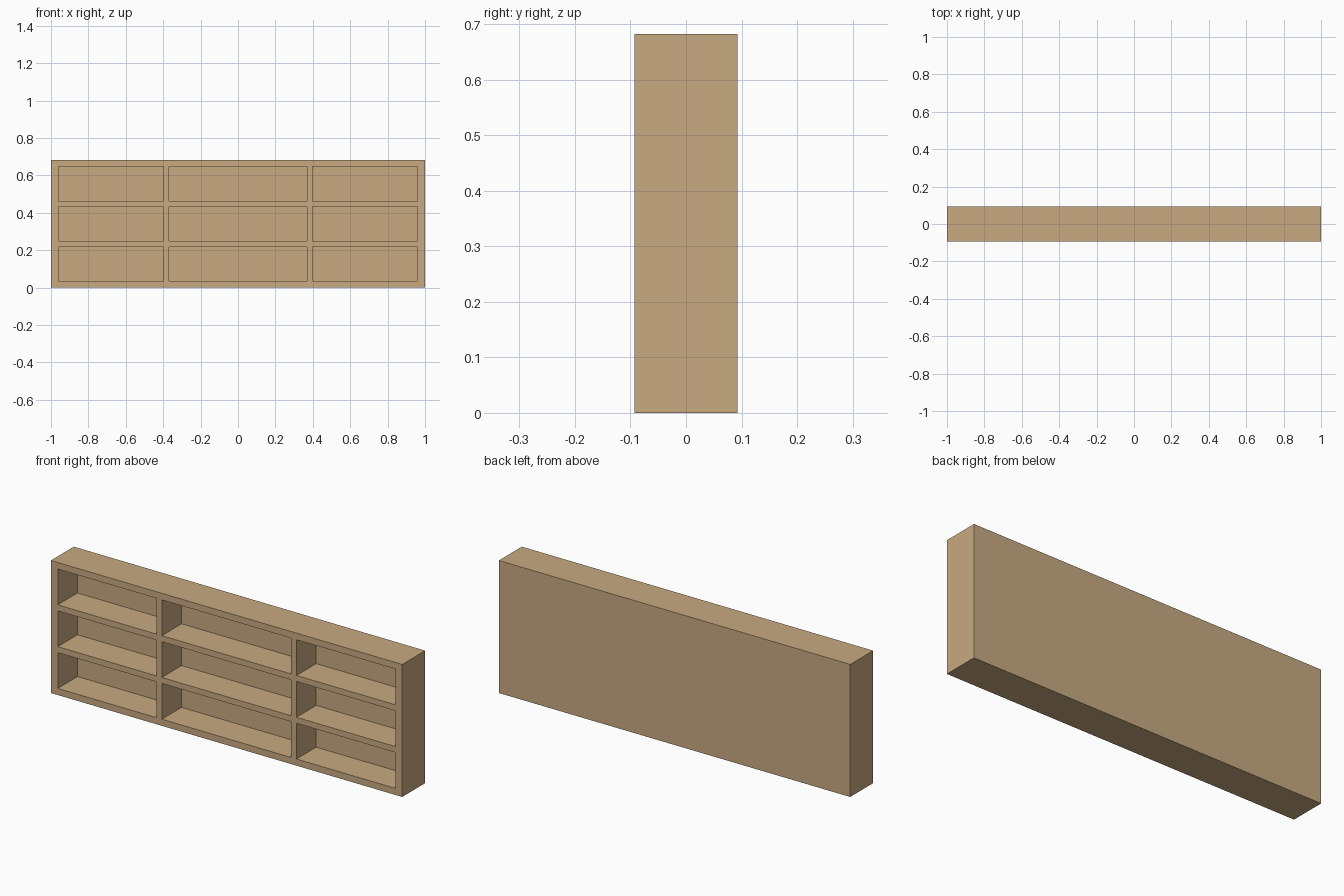
import bpy
import bmesh

cube = bpy.data.objects.get("Cube")
if cube:
    bpy.data.objects.remove(cube, do_unlink=True)

# Board edges across the width and up the height: odd gaps are openings
XS = [-1, -0.961, -0.398, -0.368, 0.368, 0.398, 0.961, 1]
ZS = [0, 0.034, 0.218, 0.249, 0.433, 0.464, 0.648, 0.682]
HALF_DEPTH = 0.093
RECESS = 0.16

# Plain wood colour
wood = bpy.data.materials.new("light_wood")
wood.use_nodes = True
colour = (0.578, 0.402, 0.219, 1)
wood.diffuse_color = colour
wood.node_tree.nodes["Principled BSDF"].inputs["Base Color"].default_value = colour

bm = bmesh.new()

# Front face laid out as a grid of boards and openings
grid = [[bm.verts.new((x, -HALF_DEPTH, z)) for z in ZS] for x in XS]
openings = []
front = []
for i in range(len(XS) - 1):
    for j in range(len(ZS) - 1):
        face = bm.faces.new((grid[i][j], grid[i + 1][j],
                             grid[i + 1][j + 1], grid[i][j + 1]))
        front.append(face)
        if i % 2 and j % 2:
            openings.append(face)

# Solid body: outer sides and back panel
result = bmesh.ops.extrude_face_region(bm, geom=front, use_keep_orig=True)
back = [v for v in result["geom"] if isinstance(v, bmesh.types.BMVert)]
bmesh.ops.translate(bm, verts=back, vec=(0, 2 * HALF_DEPTH, 0))

# Compartments pushed in from the front
pockets = bmesh.ops.extrude_discrete_faces(bm, faces=openings)["faces"]
for face in pockets:
    bmesh.ops.translate(bm, verts=face.verts[:], vec=(0, RECESS, 0))

bmesh.ops.recalc_face_normals(bm, faces=bm.faces[:])

mesh = bpy.data.meshes.new("shelf_unit")
bm.to_mesh(mesh)
bm.free()
mesh.materials.append(wood)
shelf = bpy.data.objects.new("shelf_unit", mesh)
bpy.context.collection.objects.link(shelf)
